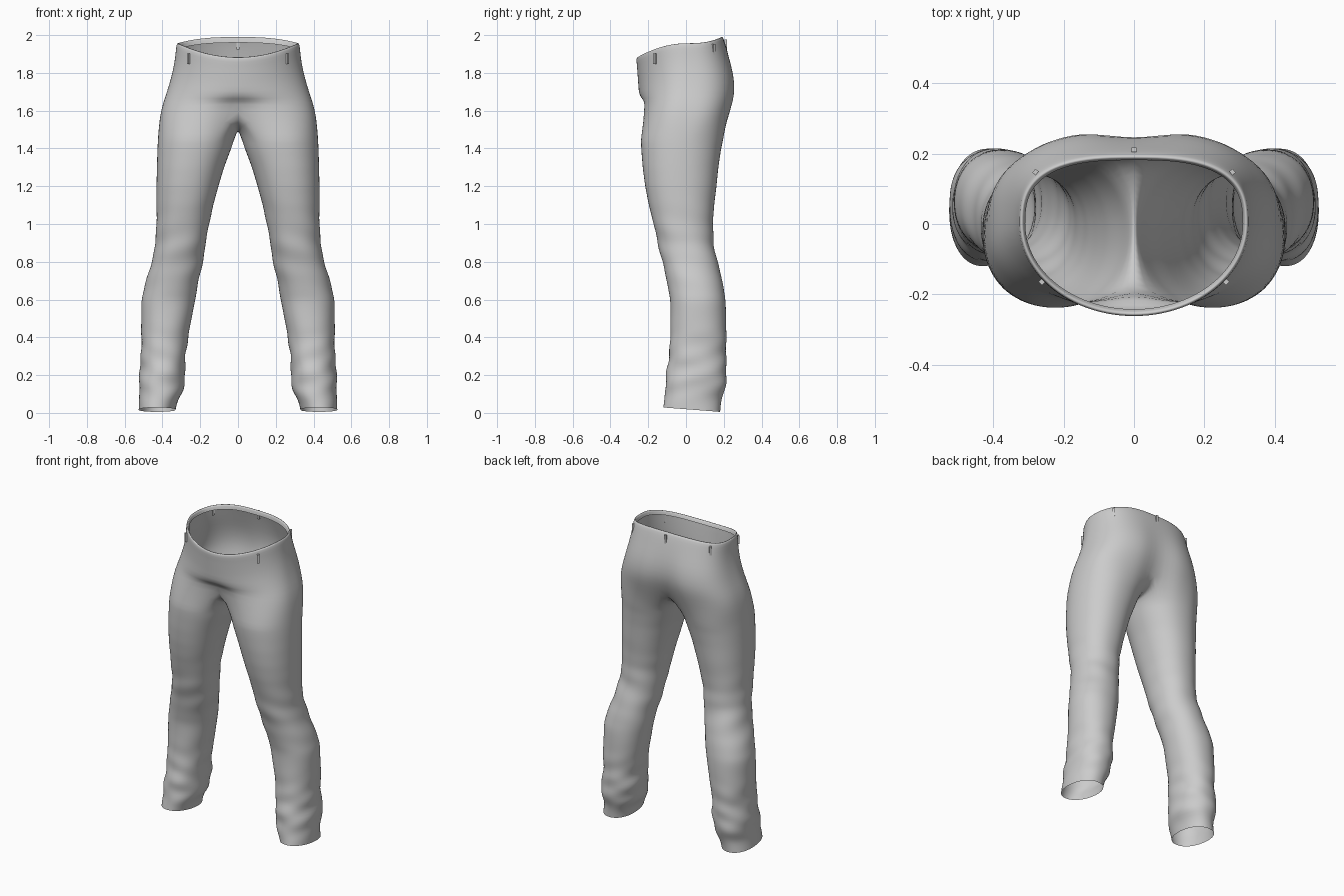
import bpy, bmesh, math
from mathutils import Matrix, Vector

if "Cube" in bpy.data.objects:
    bpy.data.objects.remove(bpy.data.objects["Cube"], do_unlink=True)

cloth = bpy.data.materials.new("grey cloth")
cloth.use_nodes = True
cloth.diffuse_color = (0.6, 0.6, 0.6, 1)
cloth.node_tree.nodes["Principled BSDF"].inputs["Base Color"].default_value = (0.6, 0.6, 0.6, 1)

OUTER, INNER = 26, 9      # segments on the outer arc and along the crotch seam
CORNER = math.radians(130)  # angle on the leg where the seam meets the arc
CROTCH = 1.5

# Hip rows: z front, z side, z back, half width, y front, y back,
# front roundness, front dip, back dip
HIPS = [
    (1.86, 1.93, 1.96, 0.31, -0.243, 0.182, 1, 0, 0),
    (1.89, 1.965, 2.0, 0.318, -0.255, 0.188, 1, 0, 0),
    (1.875, 1.95, 1.98, 0.327, -0.265, 0.2, 1, 0, 0),
    (1.84, 1.91, 1.94, 0.33, -0.26, 0.213, 1, 0, 0),
    (1.79, 1.85, 1.87, 0.337, -0.257, 0.235, 1, 0, 0.005),
    (1.73, 1.78, 1.79, 0.353, -0.252, 0.26, 1, 0, 0.015),
    (1.675, 1.71, 1.71, 0.373, -0.25, 0.268, 0.95, 0, 0.025),
    (1.65, 1.645, 1.65, 0.396, -0.23, 0.258, 0.85, 0.02, 0.035),
    (1.62, 1.57, 1.59, 0.415, -0.23, 0.24, 0.75, 0.035, 0.045),
]

# Leg rows: z, inner x, outer x, y front, y back
LEG = [
    (1.46, 0.015, 0.424, -0.24, 0.2),
    (1.4, 0.035, 0.427, -0.238, 0.187),
    (1.3, 0.073, 0.43, -0.23, 0.172),
    (1.2, 0.103, 0.432, -0.217, 0.162),
    (1.1, 0.13, 0.432, -0.197, 0.15),
    (1.0, 0.153, 0.432, -0.172, 0.142),
    (0.9, 0.17, 0.437, -0.15, 0.146),
    (0.8, 0.185, 0.457, -0.125, 0.167),
    (0.7, 0.208, 0.487, -0.103, 0.193),
    (0.6, 0.226, 0.512, -0.083, 0.21),
    (0.4, 0.264, 0.513, -0.083, 0.215),
    (0.3, 0.277, 0.512, -0.092, 0.21),
    (0.2, 0.28, 0.525, -0.103, 0.22),
    (0.12, 0.287, 0.524, -0.112, 0.205),
    (0.07, 0.317, 0.522, -0.115, 0.185),
    (0.017, 0.33, 0.526, -0.12, 0.182),
]


def power(value, exponent):
    return math.copysign(abs(value) ** exponent, value)


def hip_row(zf, zs, zb, width, yf, yb, round_front, dip_front, dip_back):
    """Half ring from the front centre round to the back centre."""
    points = []
    for i in range(OUTER + 1):
        angle = math.pi * (i / OUTER - 0.5)
        s, c = math.sin(angle), max(math.cos(angle), 0)
        front = s < 0
        p = round_front if front else 0.72
        x = width * c ** p if 0 < i < OUTER else 0
        reach, dip, z_end = (yf, dip_front, zf) if front else (yb, dip_back, zb)
        y = reach * abs(s) ** p
        y -= math.copysign(dip * math.exp(-(x / 0.09) ** 2), reach)
        points.append(Vector((x, y, zs + (z_end - zs) * s * s)))
    return points


def leg_values(z):
    """Blend the leg table at a given height."""
    for upper, lower in zip(LEG, LEG[1:]):
        if z >= lower[0]:
            t = (z - lower[0]) / (upper[0] - lower[0])
            return [b + (a - b) * t for a, b in zip(upper[1:], lower[1:])]
    return LEG[-1][1:]


def wrinkle(angle, z):
    """Soft diagonal folds, stronger at the knee and the ankle."""
    knee = math.exp(-((z - 0.85) / 0.2) ** 2)
    ankle = math.exp(-((z - 0.22) / 0.16) ** 2)
    folds = math.sin(2 * angle + 38 * z) * math.cos(angle - 9 * z)
    fine = math.sin(3 * angle - 55 * z)
    return 0.004 * knee * folds + ankle * (0.006 * folds + 0.004 * fine)


def leg_row(z):
    """Closed ring: outer arc first, then the inside of the leg."""
    xi, xo, yf, yb = leg_values(z)
    angles = [CORNER * (2 * i / OUTER - 1) for i in range(OUTER + 1)]
    gap = 2 * (math.pi - CORNER)
    angles += [CORNER + gap * k / INNER for k in range(1, INNER)]
    hem = max(0, 1 - z / 0.1)
    points = []
    for a in angles:
        c, s = power(math.cos(a), 0.92), power(math.sin(a), 0.92)
        grow = wrinkle(a, z)
        x = (xi + xo) / 2 + ((xo - xi) / 2 + grow) * c
        y = (yf + yb) / 2 + ((yb - yf) / 2 + grow) * s
        points.append(Vector((x, y, z - 0.014 * s * hem)))
    return points


def finish(name, bm):
    mesh = bpy.data.meshes.new(name)
    bm.to_mesh(mesh)
    bm.free()
    mesh.materials.append(cloth)
    mesh.shade_smooth()
    obj = bpy.data.objects.new(name, mesh)
    bpy.context.collection.objects.link(obj)
    return obj


def bridge(bm, upper, lower, closed):
    count = len(upper)
    for i in range(count if closed else count - 1):
        j = (i + 1) % count
        bm.faces.new((upper[i], lower[i], lower[j], upper[j]))


# Trousers: one half, lofted from waist to hem, then mirrored
bm = bmesh.new()
hips = [[bm.verts.new(p) for p in hip_row(*row)] for row in HIPS]
for upper, lower in zip(hips, hips[1:]):
    bridge(bm, upper, lower, False)

# Crotch seam closes the lowest hip row into the top of the leg
front, back = hips[-1][0].co, hips[-1][-1].co
seam = []
for k in range(1, INNER):
    t = k / INNER
    end = back if t < 0.5 else front
    rise = abs(2 * t - 1) ** 2
    y = back.y + (front.y - back.y) * t
    seam.append(bm.verts.new((0, y, CROTCH + (end.z - CROTCH) * rise)))

rings = [hips[-1] + seam]
steps = 44
top, bottom = LEG[0][0], LEG[-1][0]
for n in range(steps + 1):
    z = top + (bottom - top) * n / steps
    rings.append([bm.verts.new(p) for p in leg_row(z)])
for upper, lower in zip(rings, rings[1:]):
    bridge(bm, upper, lower, True)
bmesh.ops.recalc_face_normals(bm, faces=bm.faces)
# Make the cloth face outward at the hip side
side = max(bm.faces, key=lambda f: f.calc_center_median().x)
if side.normal.x < 0:
    bmesh.ops.reverse_faces(bm, faces=bm.faces)
trousers = finish("trousers", bm)
mirror = trousers.modifiers.new("Mirror", 'MIRROR')
mirror.use_clip = True
mirror.merge_threshold = 0.0005
smooth = trousers.modifiers.new("Smooth", 'SUBSURF')
smooth.levels = smooth.render_levels = 1


# Belt loops: small upright strips just below the waistband
def belt_loop(name, x, y, z, turn):
    bm = bmesh.new()
    place = Matrix.Translation((x, y, z)) @ Matrix.Rotation(turn, 4, 'Z')
    bmesh.ops.create_cube(bm, size=1, matrix=place @ Matrix.Diagonal((0.014, 0.012, 0.055, 1)))
    loop = finish(name, bm)
    for poly in loop.data.polygons:
        poly.use_smooth = False


for label, sign in (("left", 1), ("right", -1)):
    belt_loop("front_belt_loop_" + label, sign * 0.262, -0.165, 1.875, sign * 0.8)
    belt_loop("side_belt_loop_" + label, sign * 0.28, 0.148, 1.925, -sign * 0.9)
belt_loop("back_belt_loop", 0, 0.211, 1.95, 0)
